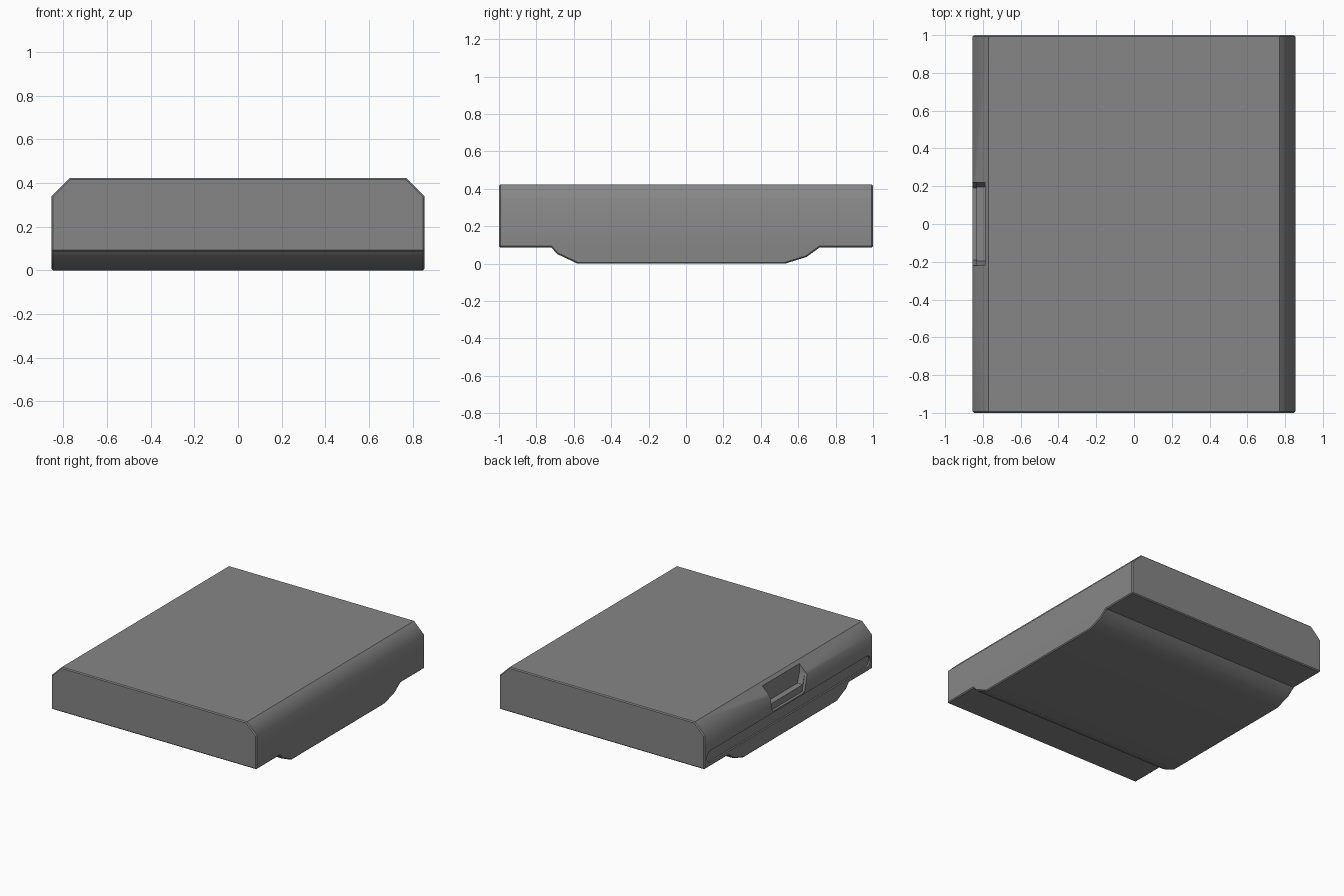
import bpy, bmesh, math

if "Cube" in bpy.data.objects:
    bpy.data.objects.remove(bpy.data.objects["Cube"])


def prism(name, profile, axis, start, end):
    """Extrude a profile along x (profile = y,z) or along y (profile = x,z)."""
    def point(p, t):
        return (t, p[0], p[1]) if axis == 'x' else (p[0], t, p[1])
    n = len(profile)
    bm = bmesh.new()
    a = [bm.verts.new(point(p, start)) for p in profile]
    b = [bm.verts.new(point(p, end)) for p in profile]
    bm.faces.new(a)
    bm.faces.new(b[::-1])
    for i in range(n):
        j = (i + 1) % n
        bm.faces.new((a[i], b[i], b[j], a[j]))
    bmesh.ops.recalc_face_normals(bm, faces=bm.faces)
    mesh = bpy.data.meshes.new(name)
    bm.to_mesh(mesh)
    bm.free()
    obj = bpy.data.objects.new(name, mesh)
    bpy.context.collection.objects.link(obj)
    return obj


def activate(obj):
    bpy.ops.object.select_all(action='DESELECT')
    obj.select_set(True)
    bpy.context.view_layer.objects.active = obj


def boolean(obj, tool, operation):
    tool.hide_render = True
    mod = obj.modifiers.new("boolean", 'BOOLEAN')
    mod.operation, mod.solver, mod.object = operation, 'EXACT', tool
    activate(obj)
    bpy.ops.object.modifier_apply(modifier=mod.name)
    bpy.data.objects.remove(tool)


# Housing: chamfered end profile intersected with the stepped-keel side profile
W, SHOULDER = 0.854, 0.34
housing = prism("pack_housing", [(-W, -0.1), (W, -0.1), (W, SHOULDER), (0.77, 0.423),
                                 (-0.77, 0.423), (-W, SHOULDER)], 'y', -1.2, 1.2)
side = prism("side_profile", [(-1, 0.087), (-0.72, 0.087), (-0.69, 0.052), (-0.58, 0.0),
                              (0.53, 0.0), (0.645, 0.036), (0.715, 0.087), (1, 0.087),
                              (1, 0.6), (-1, 0.6)], 'x', -1.2, 1.2)
boolean(housing, side, 'INTERSECT')

# Small broken edges on the square corners
bevel = housing.modifiers.new("bevel", 'BEVEL')
bevel.width, bevel.segments = 0.007, 1
bevel.limit_method, bevel.angle_limit = 'ANGLE', math.radians(55)
activate(housing)
bpy.ops.object.modifier_apply(modifier=bevel.name)

# Long, shallow round-ended groove on the left side
r, zc, half = 0.043, 0.161, 0.928
groove = []
for sign, first in ((1, -90), (-1, 90)):
    for i in range(9):
        a = math.radians(first + i * 22.5)
        groove.append((sign * half + r * math.cos(a), zc + r * math.sin(a)))
boolean(housing, prism("groove_cutter", groove, 'x', -0.95, -0.842), 'DIFFERENCE')

# Stepped latch notch with flared ends above the groove
for depth, floor, inner in ((-0.834, 0.215, 0.19), (-0.79, 0.265, 0.195)):
    notch = [(-inner, floor), (inner, floor), (0.22, 0.34), (0.22, 0.6), (-0.22, 0.6), (-0.22, 0.34)]
    boolean(housing, prism("notch_cutter", notch, 'x', -0.95, depth), 'DIFFERENCE')

# Smooth shading, with the chamfers flowing into the sides
activate(housing)
bpy.ops.object.shade_smooth_by_angle(angle=math.radians(30))
verts = housing.data.vertices
for edge in housing.data.edges:
    if all(abs(abs(verts[v].co.x) - W) < 0.002 and abs(verts[v].co.z - SHOULDER) < 0.002
           for v in edge.vertices):
        edge.use_edge_sharp = False
weighted = housing.modifiers.new("weighted_normals", 'WEIGHTED_NORMAL')
weighted.keep_sharp = True

# Dark grey plastic
plastic = bpy.data.materials.new("dark_plastic")
plastic.diffuse_color = (0.24, 0.24, 0.24, 1)
plastic.use_nodes = True
plastic.node_tree.nodes["Principled BSDF"].inputs["Base Color"].default_value = plastic.diffuse_color
housing.data.materials.clear()
housing.data.materials.append(plastic)
